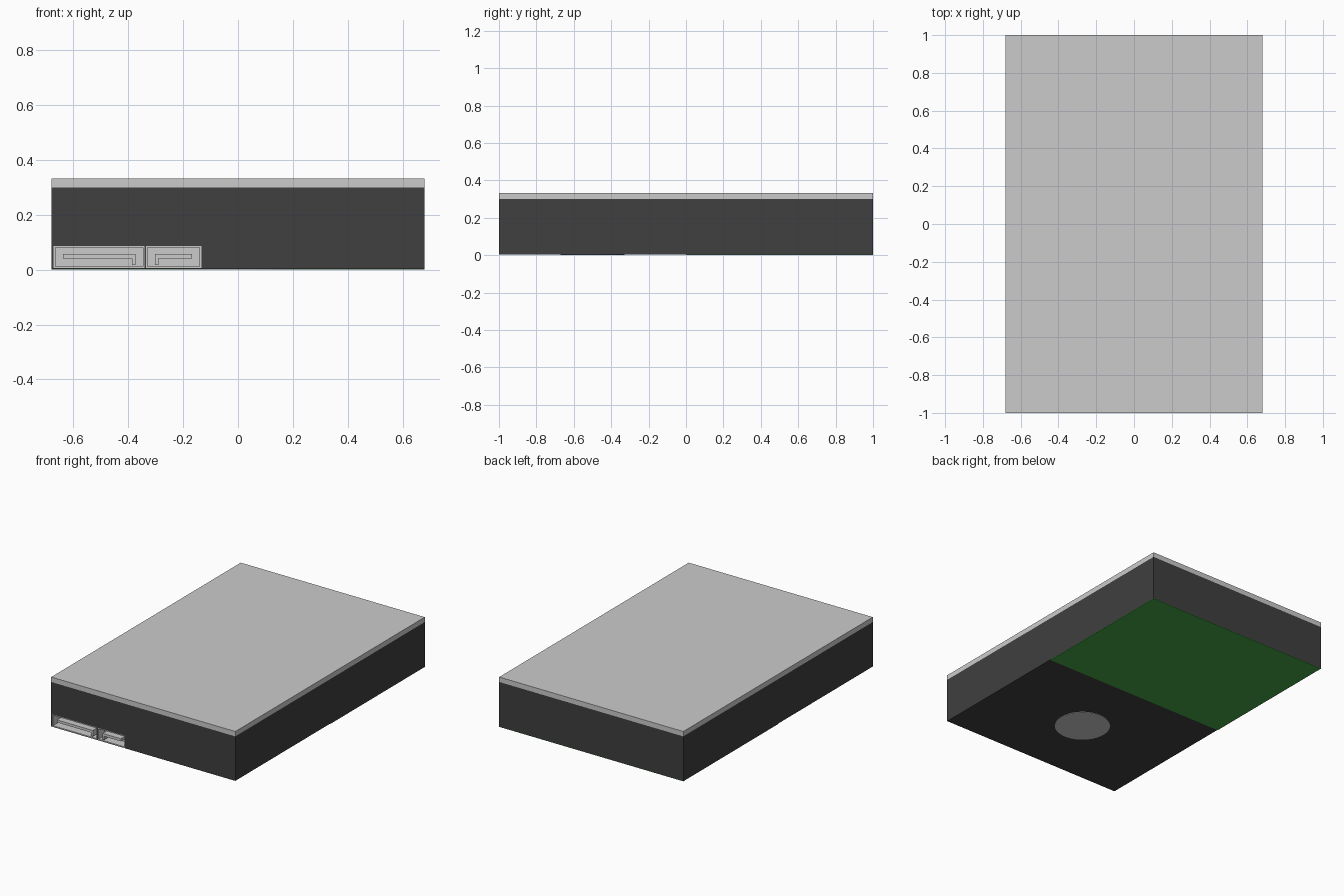
import bpy, bmesh
from mathutils import Vector

if "Cube" in bpy.data.objects:
    bpy.data.objects.remove(bpy.data.objects["Cube"])


def material(name, rgb):
    m = bpy.data.materials.new(name)
    m.diffuse_color = (*rgb, 1)
    m.use_nodes = True
    m.node_tree.nodes["Principled BSDF"].inputs["Base Color"].default_value = m.diffuse_color
    return m


def finish(bm, name, mat=None):
    bmesh.ops.recalc_face_normals(bm, faces=bm.faces)
    me = bpy.data.meshes.new(name)
    bm.to_mesh(me)
    bm.free()
    ob = bpy.data.objects.new(name, me)
    bpy.context.collection.objects.link(ob)
    if mat:
        me.materials.append(mat)
    return ob


def box_bm(lo, hi):
    bm = bmesh.new()
    bmesh.ops.create_cube(bm, size=1)
    lo, hi = Vector(lo), Vector(hi)
    for v in bm.verts:
        v.co = (lo + hi) / 2 + v.co * (hi - lo)
    return bm


def box(name, lo, hi, mat=None):
    return finish(box_bm(lo, hi), name, mat)


W, FRONT, SKIN = 0.68, -1.0, 0.003
DEPTH, WALL = 0.07, 0.008
Z0, Z1 = 0.006, 0.086
black = material("black", (0.05, 0.05, 0.05))
green = material("board_green", (0.06, 0.40, 0.06))

# Main case and metal lid
case = box("case", (-W, -1, SKIN), (W, 1, 0.3), black)
box("lid", (-W, -1, 0.3), (W, 1, 0.333))

# Circuit board and motor hub on the underside
box("circuit_board", (-W, 0, 0), (W, 1, SKIN), green)
bm = bmesh.new()
bmesh.ops.create_cone(bm, cap_ends=True, segments=64, radius1=0.172,
                      radius2=0.172, depth=SKIN)
bmesh.ops.translate(bm, verts=bm.verts, vec=(0, -0.5, SKIN / 2))
finish(bm, "motor_hub")


def connector(name, x0, x1, hook_side):
    # Hole in the case
    cut = box(name + "_cutter", (x0, FRONT - 0.1, Z0), (x1, FRONT + DEPTH, Z1))
    cut.hide_render = True
    cut.hide_set(True)
    cut.display_type = 'WIRE'
    mod = case.modifiers.new(name, 'BOOLEAN')
    mod.object = cut
    mod.solver = 'EXACT'

    # Open-fronted shell: inset the front face and push it inwards
    bm = box_bm((x0, FRONT, Z0), (x1, FRONT + DEPTH, Z1))
    bm.normal_update()
    face = min(bm.faces, key=lambda f: f.calc_center_median().y)
    bmesh.ops.inset_region(bm, faces=[face], thickness=WALL)
    out = bmesh.ops.extrude_face_region(bm, geom=[face])["geom"]
    bmesh.ops.translate(bm, verts=[g for g in out if isinstance(g, bmesh.types.BMVert)],
                        vec=(0, DEPTH - WALL, 0))
    if face.is_valid:
        bmesh.ops.delete(bm, geom=[face], context='FACES_ONLY')
    finish(bm, name + "_shell")

    # L-shaped contact tongue
    a, b = x0 + 0.033, x1 - 0.033
    if hook_side < 0:
        a, b = b, a
    h = b - 0.012 * hook_side
    profile = [(a, 0.057), (b, 0.057), (b, 0.017), (h, 0.017), (h, 0.04), (a, 0.04)]
    bm = bmesh.new()
    f = bm.faces.new([bm.verts.new((x, FRONT + 0.002, z)) for x, z in profile])
    out = bmesh.ops.extrude_face_region(bm, geom=[f])["geom"]
    bmesh.ops.translate(bm, verts=[g for g in out if isinstance(g, bmesh.types.BMVert)],
                        vec=(0, DEPTH - WALL - 0.002, 0))
    finish(bm, name + "_tongue")


connector("power_connector", -0.672, -0.341, 1)
connector("data_connector", -0.335, -0.134, -1)
